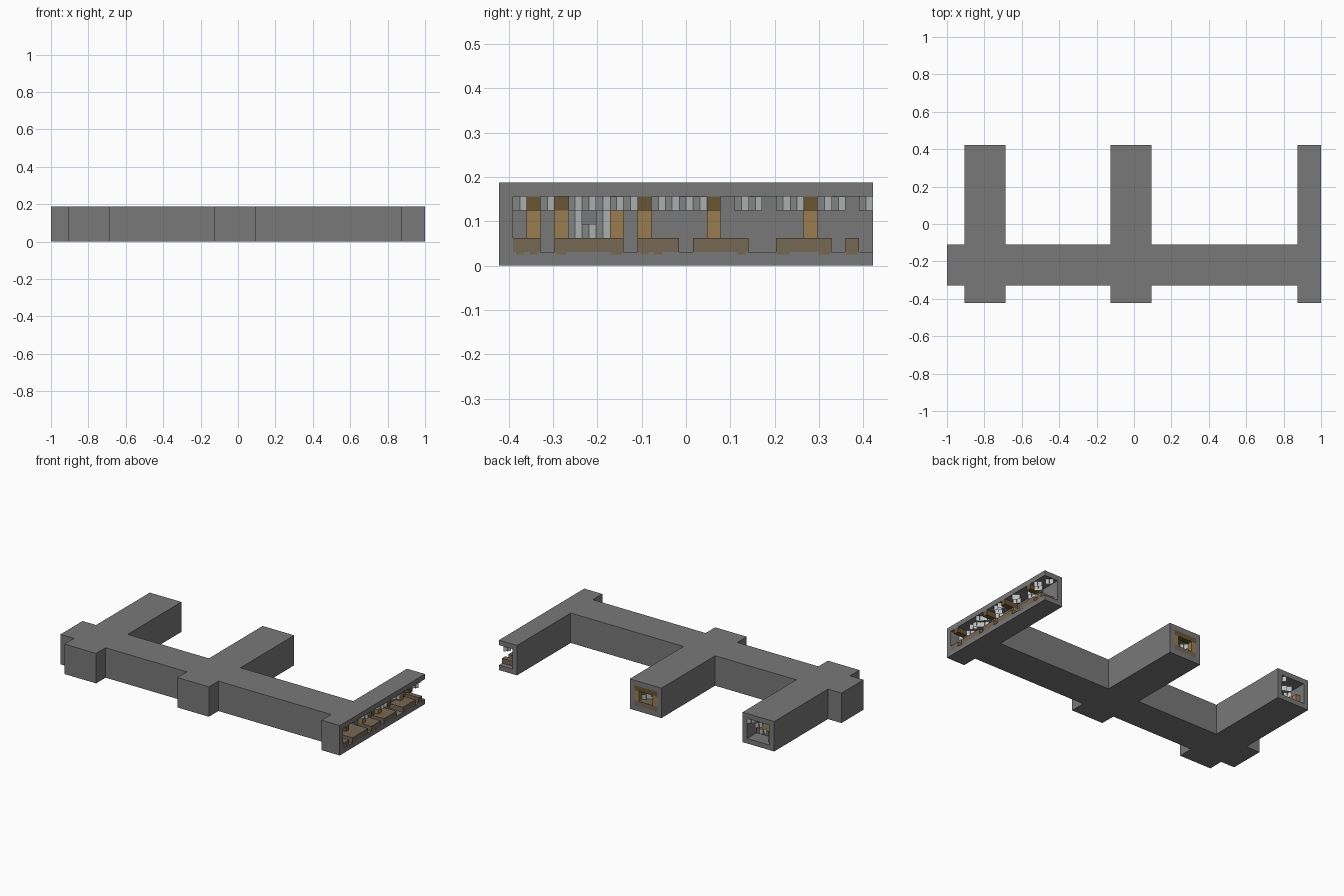
import bpy
import bmesh
import random
from mathutils import Matrix, Vector

random.seed(4)
if "Cube" in bpy.data.objects:
    bpy.data.objects.remove(bpy.data.objects["Cube"], do_unlink=True)

V = 1 / 32                       # block size
NX, NY, NZ = 64, 27, 6           # overall size in blocks
ORIGIN = Vector((-1, -NY * V / 2, 0))


def material(name, rgb):
    m = bpy.data.materials.new(name)
    m.use_nodes = True
    m.diffuse_color = (*rgb, 1)
    m.node_tree.nodes["Principled BSDF"].inputs["Base Color"].default_value = (*rgb, 1)
    return m


stone = material("stone grey", (0.19, 0.19, 0.19))
wood = material("post wood", (0.32, 0.2, 0.08))
dark_wood = material("beam wood", (0.14, 0.09, 0.035))
earth = material("floor brown", (0.18, 0.135, 0.09))
silk = material("web white", (0.5, 0.52, 0.52))


def finish(name, bm, mat):
    mesh = bpy.data.meshes.new(name)
    bm.to_mesh(mesh)
    bm.free()
    mesh.materials.append(mat)
    obj = bpy.data.objects.new(name, mesh)
    bpy.context.collection.objects.link(obj)
    return obj


def block_object(name, cells, mat):
    """Join grid blocks into one skin that has only the exposed faces."""
    bm = bmesh.new()
    for c in cells:
        for axis in range(3):
            for side in (0, 1):
                step = [0, 0, 0]
                step[axis] = 2 * side - 1
                if tuple(a + b for a, b in zip(c, step)) in cells:
                    continue
                ring = [(0, 0), (1, 0), (1, 1), (0, 1)]
                if not side:
                    ring.reverse()
                corners = []
                for u, w in ring:
                    p = Vector(c)
                    p[axis] += side
                    p[(axis + 1) % 3] += u
                    p[(axis + 2) % 3] += w
                    corners.append(bm.verts.new(ORIGIN + p * V))
                bm.faces.new(corners)
    bmesh.ops.remove_doubles(bm, verts=bm.verts[:], dist=V / 100)
    bmesh.ops.dissolve_limit(bm, angle_limit=0.01, verts=bm.verts[:], edges=bm.edges[:])
    return finish(name, bm, mat)


def span(xs, ys, zs):
    return {(x, y, z) for x in xs for y in ys for z in zs}


# Tunnel footprint: three galleries crossing one long corridor
def in_plan(x, y):
    x, y = min(x, NX - 1), min(y, NY - 1)     # galleries run on past the cut ends
    if x < 0 or y < 0:
        return False
    return 3 <= y < 10 or any(a <= x < a + 7 for a in (3, 28, 60))


def is_wall(x, y):
    return not all(in_plan(x + i, y + j) for i in (-1, 0, 1) for j in (-1, 0, 1))


shell = set()
for x in range(NX):
    for y in range(NY):
        if in_plan(x, y):
            levels = range(NZ) if is_wall(x, y) else (0, NZ - 1)
            shell |= span([x], [y], levels)
block_object("tunnel_shell", shell, stone)

# Broken earth floor
GAPS = (3, 9, 13, 18, 19, 24, 26)
floor = span(range(61, NX), [y for y in range(1, NY) if y not in GAPS], [1])
floor |= span(range(29, 34), range(1, NY), [1])
floor |= span(range(4, 9), [y for y in range(1, 24) if y not in GAPS], [1])
floor |= span(range(1, 61), range(4, 9), [1])
block_object("earth_floor", floor, earth)

# Crumbled lower edge of the earth on the cut side
bm = bmesh.new()
for y in range(1, NY):
    if y not in GAPS and random.random() < 0.75:
        size = Vector((0.002, V * random.uniform(0.5, 1), 0.006))
        centre = ORIGIN + Vector((NX * V - 0.0008, (y + 0.5) * V, V - 0.003))
        bmesh.ops.create_cube(bm, size=1, matrix=Matrix.Translation(centre) @ Matrix.Diagonal((*size, 1)))
finish("crumbled_floor_edge", bm, earth)

# Timber supports: two posts and a beam across the roof
posts, beams = set(), set()
for y in (2, 10, 15, 22):
    posts |= span([61], [y], (2, 3))
    beams |= span(range(61, NX), [y], [4])
for y in (12, 19, 26):
    posts |= span((29, 33), [y], (2, 3))
    beams |= span(range(29, 34), [y], [4])
for y in (13, 20):
    posts |= span((4, 8), [y], (2, 3))
    beams |= span(range(4, 9), [y], [4])
for x in (12, 19, 25, 38, 45, 52, 58):
    posts |= span([x], (4, 8), (2, 3))
    beams |= span([x], range(4, 9), [4])
posts |= {(57, 6, 1), (4, 25, 1), (4, 25, 2)}
block_object("support_posts", posts, wood)
block_object("roof_beams", beams, dark_wood)

# Webs: crossed upright sheets
webs = set()
for y in range(1, NY):
    if y not in (2, 4, 10, 15, 16, 19, 22, 25):
        webs.add((random.choice((61, 62, 63)), y, 4))
webs |= span([55], (5, 6, 7), [2]) | span([55], (5, 7), [3])
webs |= {(30, 25, 3), (32, 25, 2), (31, 24, 2), (6, 25, 2), (7, 25, 3), (5, 24, 4), (8, 26, 4)}

bm = bmesh.new()
for c in webs:
    for flip in (0, 1):
        foot = [Vector((0, flip, 0)), Vector((1, 1 - flip, 0))]
        up = Vector((0, 0, 1))
        quad = [foot[0], foot[1], foot[1] + up, foot[0] + up]
        bm.faces.new([bm.verts.new(ORIGIN + (Vector(c) + q) * V) for q in quad])
finish("webs", bm, silk)
